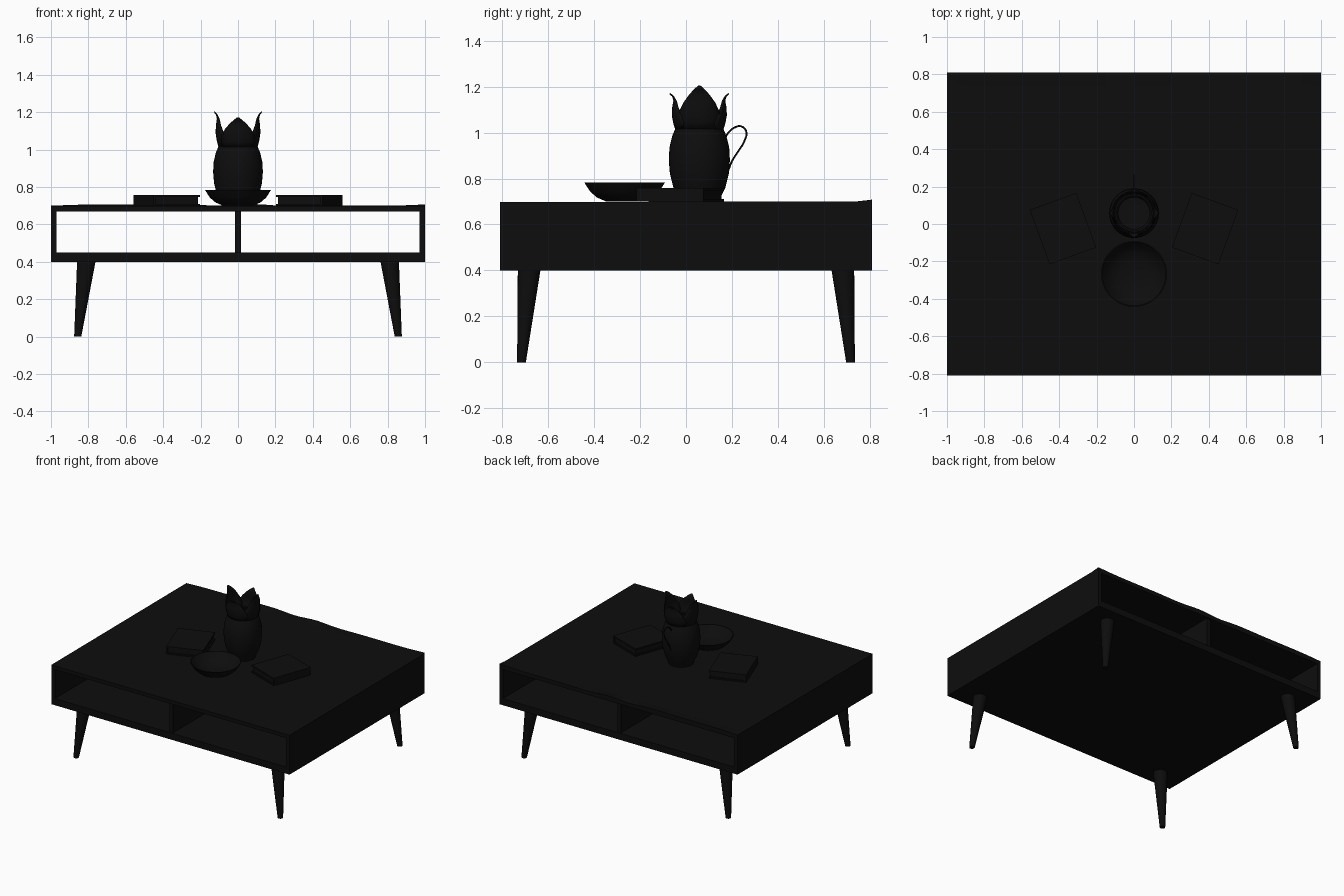
import bpy, bmesh, math
from mathutils import Matrix, Vector

cube = bpy.data.objects.get("Cube")
if cube:
    bpy.data.objects.remove(cube, do_unlink=True)

# One near-black finish for everything
black = bpy.data.materials.new("matte black")
COLOR = (0.004, 0.004, 0.004, 1)
black.diffuse_color = COLOR
black.use_nodes = True
bsdf = next(n for n in black.node_tree.nodes if n.type == 'BSDF_PRINCIPLED')
bsdf.inputs["Base Color"].default_value = COLOR


def finish(name, bm, smooth=False):
    bmesh.ops.recalc_face_normals(bm, faces=bm.faces)
    mesh = bpy.data.meshes.new(name)
    bm.to_mesh(mesh)
    bm.free()
    mesh.materials.append(black)
    ob = bpy.data.objects.new(name, mesh)
    bpy.context.collection.objects.link(ob)
    if smooth:
        bpy.ops.object.select_all(action='DESELECT')
        ob.select_set(True)
        bpy.context.view_layer.objects.active = ob
        bpy.ops.object.shade_smooth_by_angle(angle=math.radians(40))
    return ob


def box(name, size, center, turn=0.0, pivot=(0, 0)):
    """Box placed at center, then turned about z and moved to pivot."""
    bm = bmesh.new()
    mat = (Matrix.Translation((*pivot, 0)) @ Matrix.Rotation(turn, 4, 'Z')
           @ Matrix.Translation(center) @ Matrix.Diagonal((*size, 1)))
    bmesh.ops.create_cube(bm, size=1, matrix=mat)
    return finish(name, bm)


def lathe(name, profile, center, steps=40):
    """Spin (radius, z) points around a vertical axis."""
    bm = bmesh.new()
    verts = [bm.verts.new((r, 0, z)) for r, z in profile]
    edges = [bm.edges.new(p) for p in zip(verts, verts[1:])]
    bmesh.ops.spin(bm, geom=verts + edges, cent=(0, 0, 0), axis=(0, 0, 1),
                   angle=2 * math.pi, steps=steps)
    bmesh.ops.remove_doubles(bm, verts=bm.verts, dist=0.0005)
    ob = finish(name, bm, True)
    ob.location = (*center, 0)
    return ob


# Table case, open at front and back
box("bottom_panel", (2, 1.62, 0.05), (0, 0, 0.425))
box("divider", (0.03, 1.60, 0.22), (0, 0, 0.56))
for s, side in ((1, "left"), (-1, "right")):
    box(f"{side}_side_panel", (0.03, 1.62, 0.22), (s * 0.985, 0, 0.56))

# Table top with a slightly uneven back edge
bm = bmesh.new()
xs = [-1 + i / 20 for i in range(41)]
strips = []
for y, z in ((-0.81, 0.67), (-0.81, 0.698), (0.74, 0.70), (0.81, 0.703), (0.81, 0.67)):
    wave = 0.005 if z > 0.702 else 0
    strips.append([bm.verts.new((x, y, z + wave * math.sin(9 * x + 2 * math.sin(5 * x))))
                   for x in xs])
for a, b in zip(strips, strips[1:] + strips[:1]):
    for i in range(40):
        bm.faces.new((a[i], a[i + 1], b[i + 1], b[i]))
for i in (0, 40):
    bm.faces.new([s[i] for s in strips])
finish("table_top", bm)

# Splayed tapered legs
for sx in (1, -1):
    for sy in (1, -1):
        name = f"{'back' if sy > 0 else 'front'}_{'left' if sx > 0 else 'right'}_leg"
        bm = bmesh.new()
        bmesh.ops.create_cone(bm, cap_ends=True, segments=24, radius1=0.019,
                              radius2=0.05, depth=0.41)
        for v in bm.verts:
            top = v.co.z > 0
            v.co += Vector((sx * (0.81 if top else 0.857),
                            sy * (0.682 if top else 0.716), 0.205))
        finish(name, bm, True)

# Two books lying turned towards the bowl
for s, side in ((1, "left"), (-1, "right")):
    place = dict(turn=-s * math.radians(20), pivot=(s * 0.38, -0.025))
    box(f"{side}_book_lower_cover", (0.265, 0.31, 0.010), (0, 0, 0.705), **place)
    box(f"{side}_book_pages", (0.248, 0.293, 0.038), (0, 0, 0.728), **place)
    box(f"{side}_book_spine", (0.010, 0.31, 0.038), (s * 0.1275, 0, 0.728), **place)
    box(f"{side}_book_upper_cover", (0.265, 0.31, 0.012), (0, 0, 0.752), **place)

# Shallow bowl
lathe("bowl", [(0, 0.70), (0.08, 0.70), (0.12, 0.717), (0.15, 0.743), (0.176, 0.783),
               (0.170, 0.783), (0.145, 0.75), (0.115, 0.726), (0.07, 0.711), (0, 0.709)],
      (0, -0.267))

# Rounded jug body, hollow inside
JUG = (0, 0.058)
lathe("jug_body", [(0, 0.70), (0.088, 0.70), (0.094, 0.72), (0.113, 0.76), (0.128, 0.82),
                   (0.133, 0.88), (0.130, 0.935), (0.118, 0.985), (0.101, 1.025),
                   (0.093, 1.025), (0.108, 0.985), (0.120, 0.935), (0.122, 0.87),
                   (0.112, 0.79), (0.085, 0.73), (0, 0.725)], JUG)

# Four cupped leaves forming the jug's crown: (z, radius, half angle in degrees)
LEAF = [(1.01, 0.098, 46), (1.05, 0.108, 54), (1.09, 0.114, 48), (1.13, 0.112, 36),
        (1.165, 0.107, 23), (1.19, 0.113, 11), (1.205, 0.126, 2)]
for k, side in enumerate(("left", "back", "right", "front")):
    stretch = 1.0 if k % 2 == 0 else 0.83
    bm = bmesh.new()
    rows = []
    for z, r, half in LEAF:
        row = []
        for j in range(-4, 5):
            a = k * math.pi / 2 + math.radians(half) * j / 4
            row.append(bm.verts.new((r * math.cos(a), r * math.sin(a),
                                     1.01 + (z - 1.01) * stretch)))
        rows.append(row)
    for a, b in zip(rows, rows[1:]):
        for j in range(8):
            bm.faces.new((a[j], a[j + 1], b[j + 1], b[j]))
    leaf = finish(f"{side}_leaf", bm, True)
    leaf.location = (*JUG, 0)
    thick = leaf.modifiers.new("thickness", 'SOLIDIFY')
    thick.thickness = 0.006

# Thin looped wire handle at the back
path = [(0.165, 0.965), (0.185, 1.0), (0.212, 1.022), (0.240, 1.027), (0.262, 1.005),
        (0.255, 0.965), (0.225, 0.915), (0.200, 0.875), (0.184, 0.835)]
curve = bpy.data.curves.new("jug_handle", 'CURVE')
curve.dimensions = '3D'
curve.bevel_depth = 0.004
curve.bevel_resolution = 2
spline = curve.splines.new('BEZIER')
spline.bezier_points.add(len(path) - 1)
for p, (y, z) in zip(spline.bezier_points, path):
    p.co = (0, y, z)
    p.handle_left_type = p.handle_right_type = 'AUTO'
curve.materials.append(black)
bpy.context.collection.objects.link(bpy.data.objects.new("jug_handle", curve))
